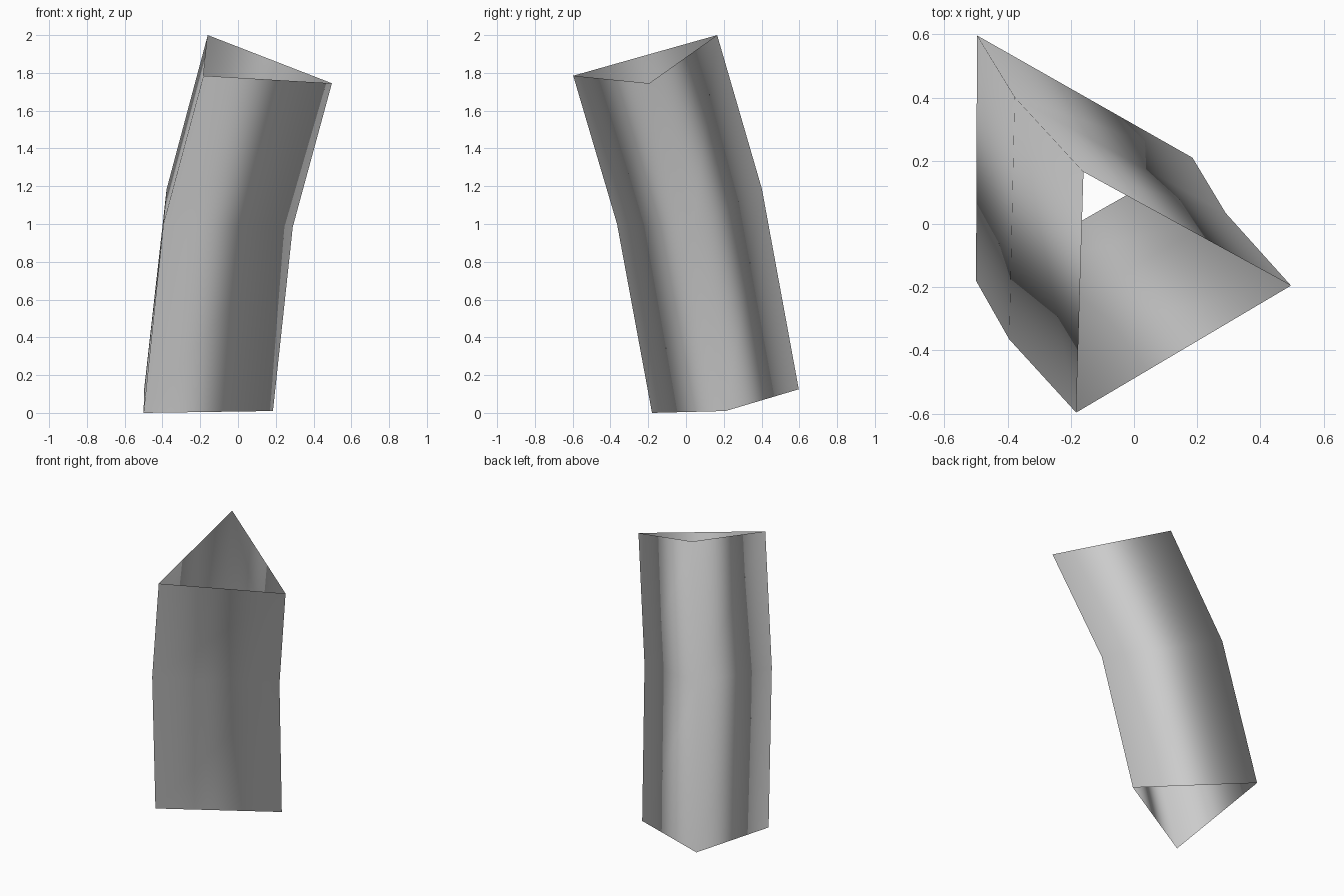
import bpy
import bmesh

cube = bpy.data.objects.get("Cube")
if cube:
    bpy.data.objects.remove(cube, do_unlink=True)


def make_material(name, colour):
    material = bpy.data.materials.new(name)
    material.use_nodes = True
    material.diffuse_color = colour
    material.node_tree.nodes["Principled BSDF"].inputs["Base Color"].default_value = colour
    return material


def loft(name, sections, material):
    """Join closed cross-sections into an open-ended, smooth tube."""
    bm = bmesh.new()
    rings = [[bm.verts.new(point) for point in section] for section in sections]
    for lower, upper in zip(rings, rings[1:]):
        count = len(lower)
        for i in range(count):
            j = (i + 1) % count
            face = bm.faces.new((lower[i], lower[j], upper[j], upper[i]))
            face.smooth = True
    mesh = bpy.data.meshes.new(name)
    bm.to_mesh(mesh)
    bm.free()
    mesh.materials.append(material)
    tube = bpy.data.objects.new(name, mesh)
    bpy.context.collection.objects.link(tube)
    return tube


# Three-sided cross-sections: front left edge, right edge, back edge
bottom = [(-0.5, -0.18, 0.0), (0.185, 0.21, 0.01), (-0.497, 0.597, 0.125)]
bend = [(-0.395, -0.365, 1.0), (0.29, 0.035, 0.985), (-0.378, 0.402, 1.185)]
top = [(-0.183, -0.597, 1.785), (0.497, -0.195, 1.745), (-0.16, 0.165, 2.0)]

# Bent triangular tube, open at both ends
grey = make_material("light grey", (0.6, 0.6, 0.6, 1.0))
loft("bent_triangular_tube", [bottom, bend, top], grey)
